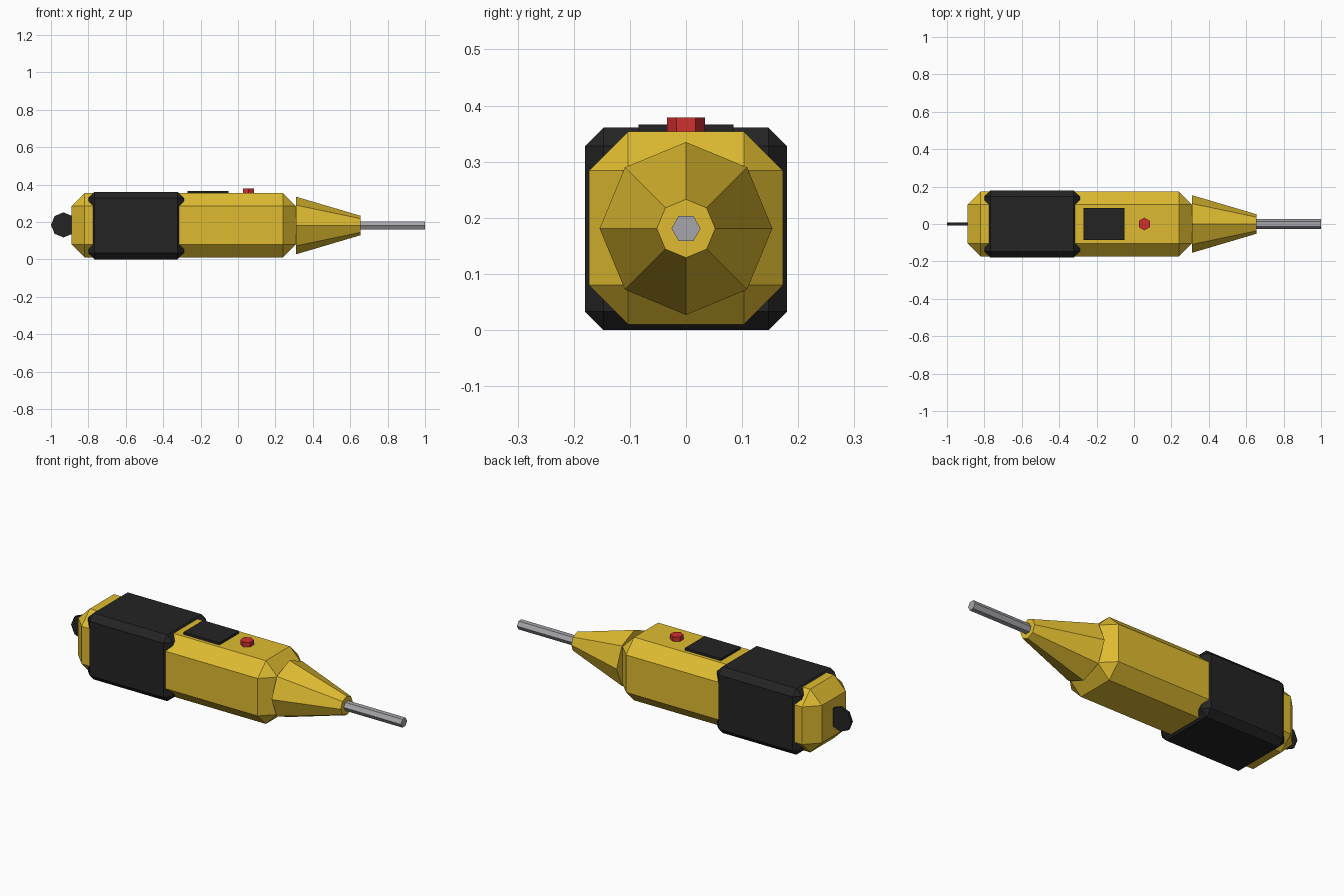
import bpy
from math import pi
from mathutils import Euler

cube = bpy.data.objects.get("Cube")
if cube:
    bpy.data.objects.remove(cube, do_unlink=True)

AXIS_Z = 0.181  # height of the tool's long axis


def material(name, rgb):
    mat = bpy.data.materials.new(name)
    mat.use_nodes = True
    mat.diffuse_color = (*rgb, 1)
    mat.node_tree.nodes["Principled BSDF"].inputs["Base Color"].default_value = (*rgb, 1)
    return mat


yellow = material("yellow plastic", (0.74, 0.50, 0.03))
black = material("black rubber", (0.017, 0.017, 0.017))
red = material("red plastic", (0.62, 0.03, 0.03))
steel = material("steel", (0.38, 0.38, 0.41))


def finish(name, mat):
    obj = bpy.context.object
    obj.name = obj.data.name = name
    obj.data.materials.append(mat)
    return obj


def box(name, mat, low, high, chamfer=0.0):
    """Box between two corners, with flat chamfered edges."""
    bpy.ops.mesh.primitive_cube_add(size=1, location=[(a + b) / 2 for a, b in zip(low, high)])
    obj = finish(name, mat)
    obj.scale = [b - a for a, b in zip(low, high)]
    bpy.ops.object.transform_apply(location=False, rotation=False, scale=True)
    if chamfer:
        bevel = obj.modifiers.new("chamfer", "BEVEL")
        bevel.width, bevel.segments = chamfer, 1
    return obj


def taper(name, mat, sides, r1, r2, length, centre, rotation=(0, 0, 0)):
    """Cone or prism; its first corner points along local +y."""
    bpy.ops.mesh.primitive_cone_add(vertices=sides, radius1=r1, radius2=r2, depth=length,
                                    location=centre, rotation=Euler(rotation))
    return finish(name, mat)


# Chamfered housing and the rubber sleeve around its rear half
box("housing", yellow, (-0.89, -0.173, 0.01), (0.31, 0.173, 0.354), 0.07)
box("rubber_grip", black, (-0.80, -0.18, 0.0), (-0.29, 0.18, 0.361), 0.033)

# Tapered nose and probe rod
along_x = (0, pi / 2, 0)
taper("nose_cone", yellow, 8, 0.154, 0.052, 0.345, (0.4825, 0, AXIS_Z), along_x)
taper("probe_rod", steel, 6, 0.026, 0.026, 0.40, (0.80, 0, AXIS_Z), along_x)

# Display panel and push button on top
box("display_panel", black, (-0.27, -0.085, 0.345), (-0.052, 0.085, 0.366))
taper("push_button", red, 6, 0.034, 0.034, 0.04, (0.055, 0, 0.359))

# Thin hanging tab at the rear
taper("rear_tab", black, 8, 0.067, 0.067, 0.015, (-0.933, 0, AXIS_Z + 0.003), (pi / 2, 0, 0))
